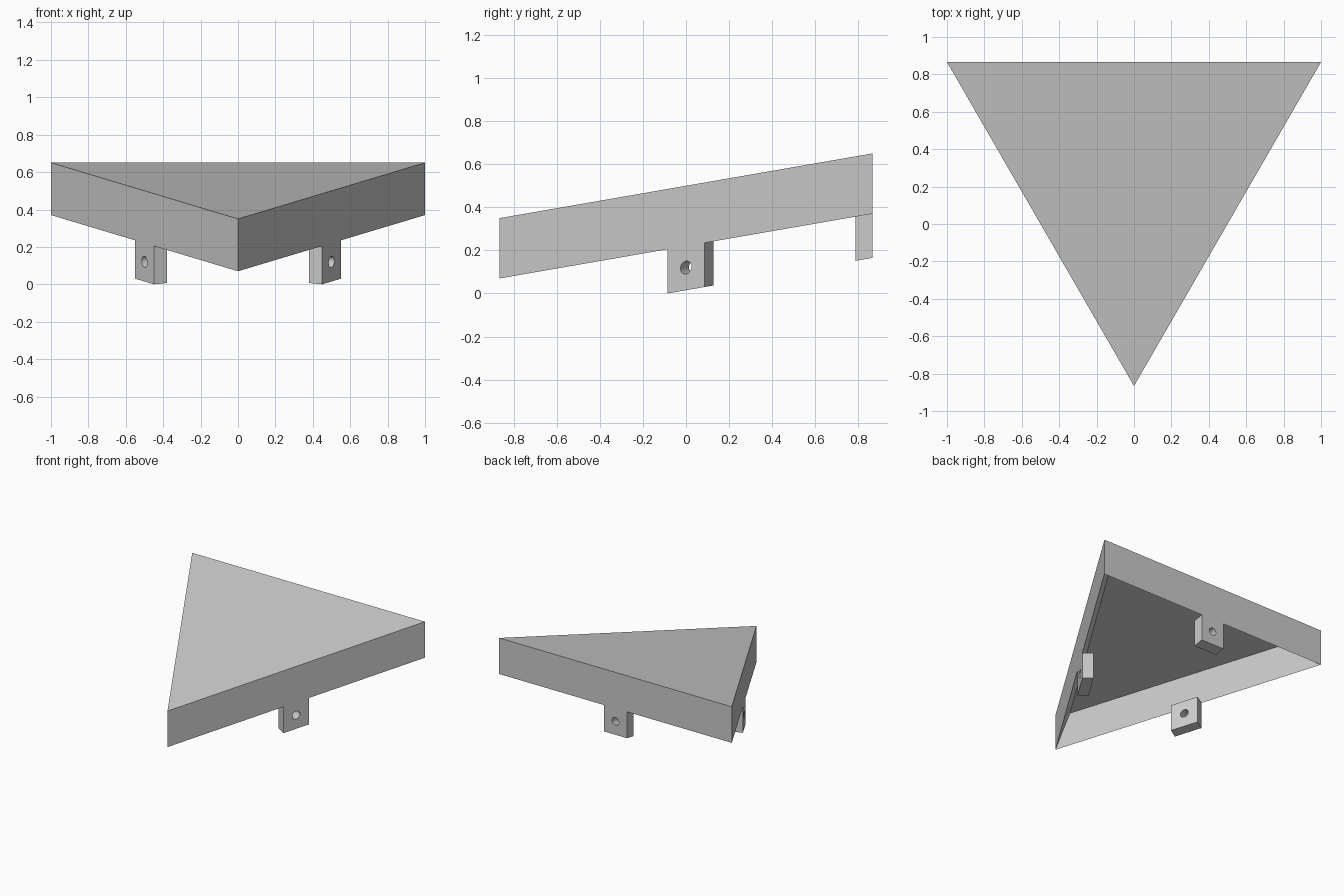
import bpy, bmesh
from math import radians, sqrt
from mathutils import Matrix, Vector

if "Cube" in bpy.data.objects:
    bpy.data.objects.remove(bpy.data.objects["Cube"], do_unlink=True)

HALF = sqrt(3) / 2            # half the depth of the triangle
INRADIUS = 1 / sqrt(3)        # centre to side
CENTRE_Y = HALF - INRADIUS
WALL, HEIGHT, TAB = 0.08, 0.28, 0.205

# Everything is built level, then sheared so the roof rises to the back
SLANT = Matrix.Identity(4)
SLANT[2][1] = 0.1735
SLANT[2][3] = 0.22

grey = bpy.data.materials.new("plain grey")
grey.use_nodes = True
grey.diffuse_color = (0.6, 0.6, 0.6, 1)
grey.node_tree.nodes["Principled BSDF"].inputs["Base Color"].default_value = (0.6, 0.6, 0.6, 1)


def make_object(name, bm):
    bmesh.ops.transform(bm, matrix=SLANT, verts=bm.verts)
    bmesh.ops.recalc_face_normals(bm, faces=bm.faces)
    mesh = bpy.data.meshes.new(name)
    bm.to_mesh(mesh)
    bm.free()
    mesh.materials.append(grey)
    obj = bpy.data.objects.new(name, mesh)
    bpy.context.collection.objects.link(obj)
    return obj


# Triangular tray, hollow from below
bm = bmesh.new()
corners = [(-1, HALF), (1, HALF), (0, -HALF)]
base = bm.faces.new([bm.verts.new((x, y, 0)) for x, y in corners])
top = bmesh.ops.extrude_face_region(bm, geom=[base], use_keep_orig=True)["geom"]
bmesh.ops.translate(bm, vec=(0, 0, HEIGHT), verts=[v for v in top if isinstance(v, bmesh.types.BMVert)])
bmesh.ops.recalc_face_normals(bm, faces=bm.faces)
bottom = min(bm.faces, key=lambda f: f.calc_center_median().z)
bmesh.ops.inset_region(bm, faces=[bottom], thickness=WALL, use_even_offset=True)
bmesh.ops.translate(bm, vec=(0, 0, HEIGHT - WALL), verts=bottom.verts)
make_object("triangular_shell", bm)


# Three drilled tabs, one under the middle of each side
def make_tab(name, angle):
    place = (Matrix.Translation((0, CENTRE_Y, 0)) @ Matrix.Rotation(radians(angle), 4, "Z")
             @ Matrix.Translation((0, INRADIUS - WALL / 2, 0)))
    bm = bmesh.new()
    bmesh.ops.create_cube(bm, size=1, matrix=place @ Matrix.Translation((0, 0, -TAB / 2))
                          @ Matrix.Diagonal((0.2, WALL, TAB, 1)))
    tab = make_object(name, bm)

    bm = bmesh.new()
    bmesh.ops.create_cone(bm, cap_ends=True, segments=24, radius1=0.03, radius2=0.03, depth=0.3,
                          matrix=place @ Matrix.Translation((0, 0, -0.1)) @ Matrix.Rotation(radians(90), 4, "X"))
    cutter = make_object(name + "_hole_cutter", bm)
    cutter.hide_render = True

    hole = tab.modifiers.new("hole", "BOOLEAN")
    hole.operation = "DIFFERENCE"
    hole.solver = "EXACT"
    hole.object = cutter
    graph = bpy.context.evaluated_depsgraph_get()
    drilled = bpy.data.meshes.new_from_object(tab.evaluated_get(graph))
    tab.modifiers.clear()
    tab.data = drilled
    bpy.data.objects.remove(cutter, do_unlink=True)


for name, angle in (("back_tab", 0), ("right_tab", 120), ("left_tab", 240)):
    make_tab(name, angle)
